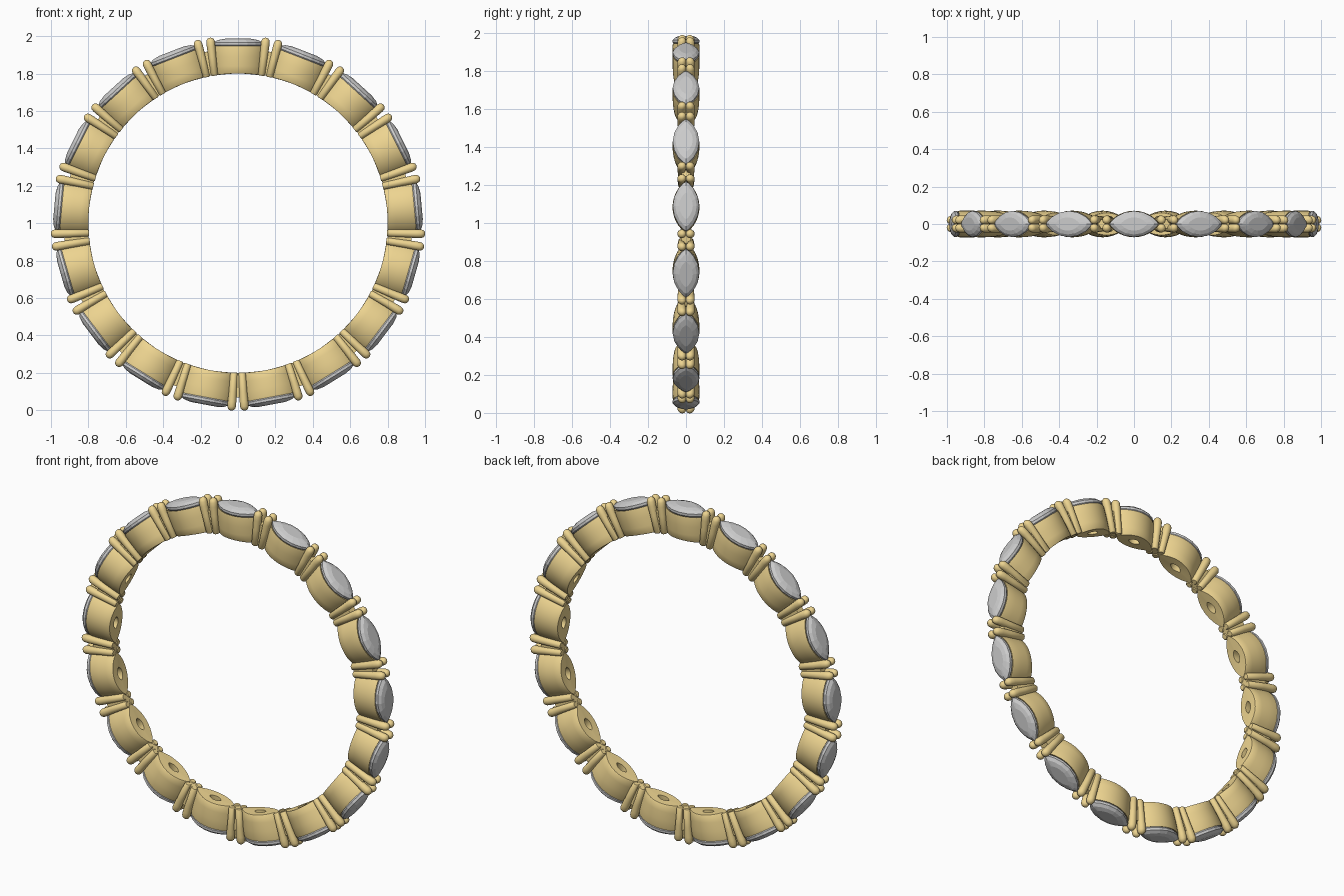
import bpy, bmesh, math
from mathutils import Matrix, Vector

if "Cube" in bpy.data.objects:
    bpy.data.objects.remove(bpy.data.objects["Cube"])

N = 17                      # stones round the ring
STEP = 2 * math.pi / N
R_IN = 0.80                 # finger hole radius
SEG = 32                    # points round a marquise outline

gold = bpy.data.materials.new("gold")
gold.diffuse_color = (0.85, 0.66, 0.28, 1)
gold.use_nodes = True
gold.node_tree.nodes["Principled BSDF"].inputs["Base Color"].default_value = gold.diffuse_color


def marquise(a, w, z, n=SEG):
    """Pointed-oval loop; z is a height or a function of x."""
    pts = []
    for i in range(n):
        t = 2 * math.pi * i / n
        x = math.cos(t)
        y = math.copysign((1 - x * x) ** 0.78, math.sin(t)) if abs(x) < 0.9999 else 0
        h = z(x * a) if callable(z) else z
        pts.append((x * a, y * w, h))
    return pts


def loft(bm, loops, closed=False, caps=True):
    rings = [[bm.verts.new(p) for p in loop] for loop in loops]
    pairs = list(zip(rings, rings[1:]))
    if closed:
        pairs.append((rings[-1], rings[0]))
    n = len(rings[0])
    for a, b in pairs:
        for i in range(n):
            j = (i + 1) % n
            bm.faces.new((a[i], a[j], b[j], b[i]))
    if caps and not closed:
        bm.faces.new(rings[0])
        bm.faces.new(rings[-1])


def finish(bm, name, mat=None, smooth=None):
    bmesh.ops.recalc_face_normals(bm, faces=bm.faces[:])
    me = bpy.data.meshes.new(name)
    bm.to_mesh(me)
    bm.free()
    if mat:
        me.materials.append(mat)
    if smooth:
        me.shade_smooth()
        me.set_sharp_from_angle(angle=math.radians(smooth))
    return me


def place(me, name, angle):
    ob = bpy.data.objects.new(name, me)
    bpy.context.collection.objects.link(ob)
    ob.matrix_world = Matrix.Translation((0, 0, 1)) @ Matrix.Rotation(angle, 4, 'Y')


# setting: hollow pointed-oval collet with a light hole to the inside
def inner(x):
    return math.sqrt(R_IN ** 2 - x * x)


bm = bmesh.new()
loft(bm, [
    marquise(0.122, 0.061, 0.943),
    marquise(0.133, 0.069, 0.946),
    marquise(0.135, 0.071, 0.935),
    marquise(0.132, 0.071, 0.89),
    marquise(0.127, 0.068, 0.84),
    marquise(0.122, 0.063, lambda x: inner(x) + 0.005),
    marquise(0.119, 0.059, inner),
    marquise(0.036, 0.020, inner),
    marquise(0.036, 0.020, 0.85),
], closed=True)
setting = finish(bm, "setting", gold, 35)

# stone: faceted marquise with table, crown, girdle and pavilion
bm = bmesh.new()
S = 16
loft(bm, [
    marquise(0.070, 0.036, 0.986, S),
    marquise(0.108, 0.056, 0.979, S),
    marquise(0.131, 0.070, 0.966, S),
    marquise(0.131, 0.070, 0.952, S),
    marquise(0.118, 0.060, 0.940, S),
    marquise(0.010, 0.005, 0.860, S),
])
stone = finish(bm, "stone")

# prong group: four radial claws with rounded tips and a joining bar
bm = bmesh.new()


def claw(sx, sy):
    # radius from centre, tangential offset, side offset, thickness
    prof = [(0.798, 0.022, 0.022, 0.014), (0.803, 0.022, 0.022, 0.019),
            (0.90, 0.028, 0.023, 0.021), (0.955, 0.032, 0.023, 0.023),
            (0.980, 0.034, 0.022, 0.023), (0.992, 0.034, 0.021, 0.019),
            (0.999, 0.034, 0.020, 0.012), (1.002, 0.034, 0.020, 0.004)]
    loops = []
    for r, x, y, t in prof:
        loops.append([(sx * x + t * math.cos(a), sy * y + t * math.sin(a), r)
                      for a in (2 * math.pi * i / 16 for i in range(16))])
    loft(bm, loops)


for sx in (-1, 1):
    for sy in (-1, 1):
        claw(sx, sy)
bmesh.ops.create_cube(bm, size=1, matrix=Matrix.Translation((0, 0, 0.867))
                      @ Matrix.Diagonal((0.05, 0.05, 0.13, 1)))
prongs = finish(bm, "prongs", gold, 45)

# repeat round the ring: stones start at the top, prongs sit halfway between
for k in range(N):
    place(setting, f"setting_{k + 1:02d}", k * STEP)
    place(stone, f"stone_{k + 1:02d}", k * STEP)
    place(prongs, f"prongs_{k + 1:02d}", (k + 0.5) * STEP)
